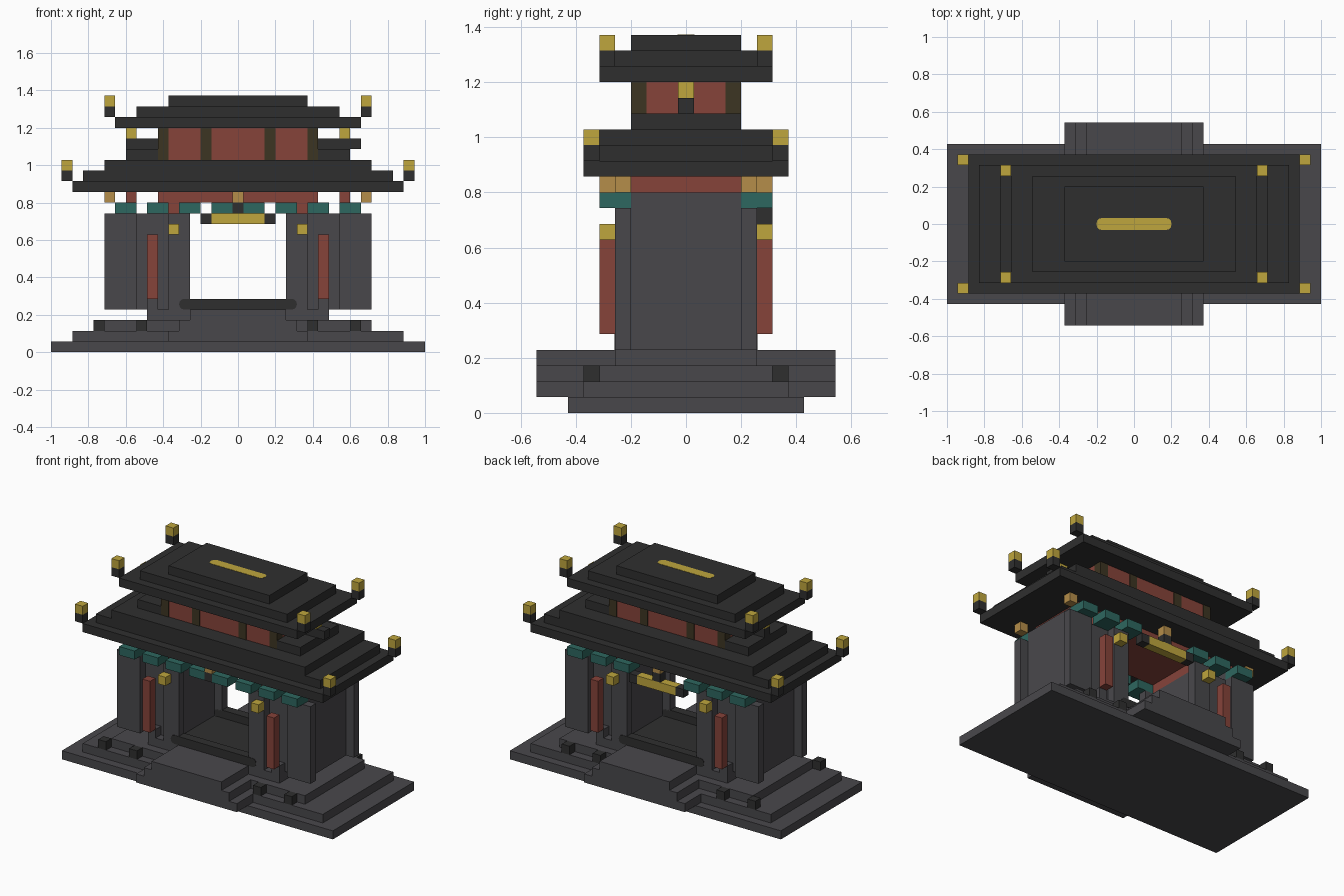
import bpy

cube = bpy.data.objects.get("Cube")
if cube:
    bpy.data.objects.remove(cube, do_unlink=True)

U = 2 / 35   # one block of the modelling grid
SIDES = (-1, 1)


def material(name, r, g, b):
    m = bpy.data.materials.new(name)
    m.use_nodes = True
    m.diffuse_color = (r, g, b, 1)
    bsdf = next(n for n in m.node_tree.nodes if n.type == 'BSDF_PRINCIPLED')
    bsdf.inputs["Base Color"].default_value = (r, g, b, 1)
    return m


STONE = material("grey_stone", .066, .064, .071)
DARK = material("dark_tile", .028, .028, .028)
RED = material("red_lacquer", .24, .056, .042)
GOLD = material("gold", .52, .38, .047)
TEAL = material("teal_paint", .027, .135, .115)
TAN = material("tan_wood", .46, .27, .068)
OLIVE = material("dark_olive_wood", .046, .035, .016)


def box(name, mat, x, y, z):
    """Box spanning the given (low, high) ranges in grid blocks."""
    bpy.ops.mesh.primitive_cube_add(size=1)
    o = bpy.context.object
    o.name = name
    spans = (x, y, z)
    o.location = [(a + b) / 2 * U for a, b in spans]
    o.scale = [(b - a) * U for a, b in spans]
    bpy.ops.object.transform_apply(location=False, rotation=False, scale=True)
    o.data.materials.append(mat)
    return o


def slab(name, mat, hx, hy, z0, z1):
    """Box centred on the vertical axis."""
    return box(name, mat, (-hx, hx), (-hy, hy), (z0, z1))


def block(name, mat, x, y, z):
    """Single grid block centred on x, y with its bottom at z."""
    return box(name, mat, (x - .5, x + .5), (y - .5, y + .5), (z, z + 1))


def span(side, a, b):
    return tuple(sorted((side * a, side * b)))


def round_ends(o, axis):
    """Round the four edges running along one axis."""
    for v in [o.data.attributes.new("bevel_weight_edge", 'FLOAT', 'EDGE')]:
        for e in o.data.edges:
            p, q = (o.data.vertices[i].co for i in e.vertices)
            v.data[e.index].value = 1.0 if abs(p[axis] - q[axis]) > 1e-5 else 0.0
    m = o.modifiers.new("round", 'BEVEL')
    m.limit_method, m.width, m.segments = 'WEIGHT', .45 * U, 3


# Terraces and the stepped porch platform
slab("base_terrace", STONE, 17.5, 7.5, 0, 1)
slab("middle_terrace", STONE, 15.5, 6.5, 1, 2)
slab("upper_terrace", STONE, 12.5, 5.5, 2, 3)
slab("hall_footing", STONE, 8.5, 4.5, 3, 4)
for i in range(3):
    slab("porch_step", STONE, 6.5 - i, 9.5, 1 + i, 2 + i)
for x in (-13, -9, 7, 11):
    for s in SIDES:
        block("terrace_post", DARK, x, 6 * s, 2)

# Gate hall floor and thresholds
slab("hall_floor", DARK, 5.5, 3.5, 4, 4.1)
for s in SIDES:
    round_ends(box("threshold", DARK, (-5.5, 5.5), span(s, 3.5, 4.55), (4, 5)), 1)

# Walls, piers, columns, brackets: mirrored left and right
for s in SIDES:
    box("side_wall", STONE, span(s, 5.5, 11.5), (-3.5, 3.5), (4, 13))
    box("wall_cap", STONE, span(s, 9.5, 11.5), (-3.5, 3.5), (13, 14))
    box("inner_beam", RED, span(s, 5.5, 6.5), (-3.5, 3.5), (13, 14))
    box("outer_beam", RED, span(s, 9.5, 10.5), (-3.5, 3.5), (14, 15))
    for t in SIDES:
        box("corner_pier", STONE, span(s, 9.5, 12.5), span(t, 3.5, 4.5), (4, 13))
        box("door_pier", STONE, span(s, 4.5, 6.5), span(t, 3.5, 4.5), (4, 13))
        block("column_plinth", STONE, 8 * s, 4 * t, 4)
        box("column", RED, span(s, 7.5, 8.5), span(t, 4.5, 5.5), (5, 11))
        block("lantern", GOLD, 6 * s, 5 * t, 11)
        block("corner_bracket", TAN, 12 * s, 4 * t, 14)

# Row of brackets under the eaves, left open in the middle at the back
for i in range(8):
    x = 3 * i - 10.5
    for t in SIDES:
        if t < 0 or abs(x) > 2:
            box("eave_bracket", TEAL, (x - 1, x + 1), span(t, 3.5, 5.5), (13, 14))
for t in SIDES:
    block("centre_bracket", TAN, 0, 5 * t, 14)
    block("centre_bracket_foot", DARK, 0, 5 * t, 13)
slab("main_beam", RED, 7.5, 3.5, 14, 15)

# Blank plaque over the back opening
box("plaque", GOLD, (-2.5, 2.5), (4.5, 5.5), (12, 13))
for s in SIDES:
    box("plaque_end", DARK, span(s, 2.5, 3.5), (4.5, 5.5), (12, 13))


def corner_finials(x, y, z):
    for s in SIDES:
        for t in SIDES:
            block("finial_base", DARK, x * s, y * t, z)
            block("finial", GOLD, x * s, y * t, z + 1)


# Lower roof
slab("lower_eave", DARK, 15.5, 6.5, 15, 16)
slab("lower_roof", DARK, 14.5, 5.5, 16, 17)
slab("lower_roof_top", DARK, 12.5, 5.5, 17, 18)
corner_finials(16, 6, 16)
for s, end in ((-1, 10.5), (1, 11.5)):
    box("lower_ridge_base", DARK, span(s, 7.5, 10.5), (-3.5, 3.5), (18, 19))
    box("lower_ridge", DARK, span(s, 7.5, end), (-.5, .5), (19, 20))
    block("ridge_finial", GOLD, 10 * s, 0, 20)

# Upper storey with posts standing just proud of the panels
slab("upper_wall", RED, 7.45, 3.45, 18, 21)
for x in (-7, -3, 3, 7):
    for t in SIDES:
        block("upper_post", OLIVE, x, 3 * t, 18).scale.z = 3
        bpy.context.object.location.z = 19.5 * U

# Upper roof
slab("upper_eave", DARK, 11.5, 5.5, 21, 22)
slab("upper_roof", DARK, 9.5, 4.5, 22, 23)
slab("upper_roof_top", DARK, 6.5, 3.5, 23, 24)
corner_finials(12, 5, 22)
round_ends(slab("top_ridge_inlay", GOLD, 3.5, .55, 23.9, 24.03), 2)
